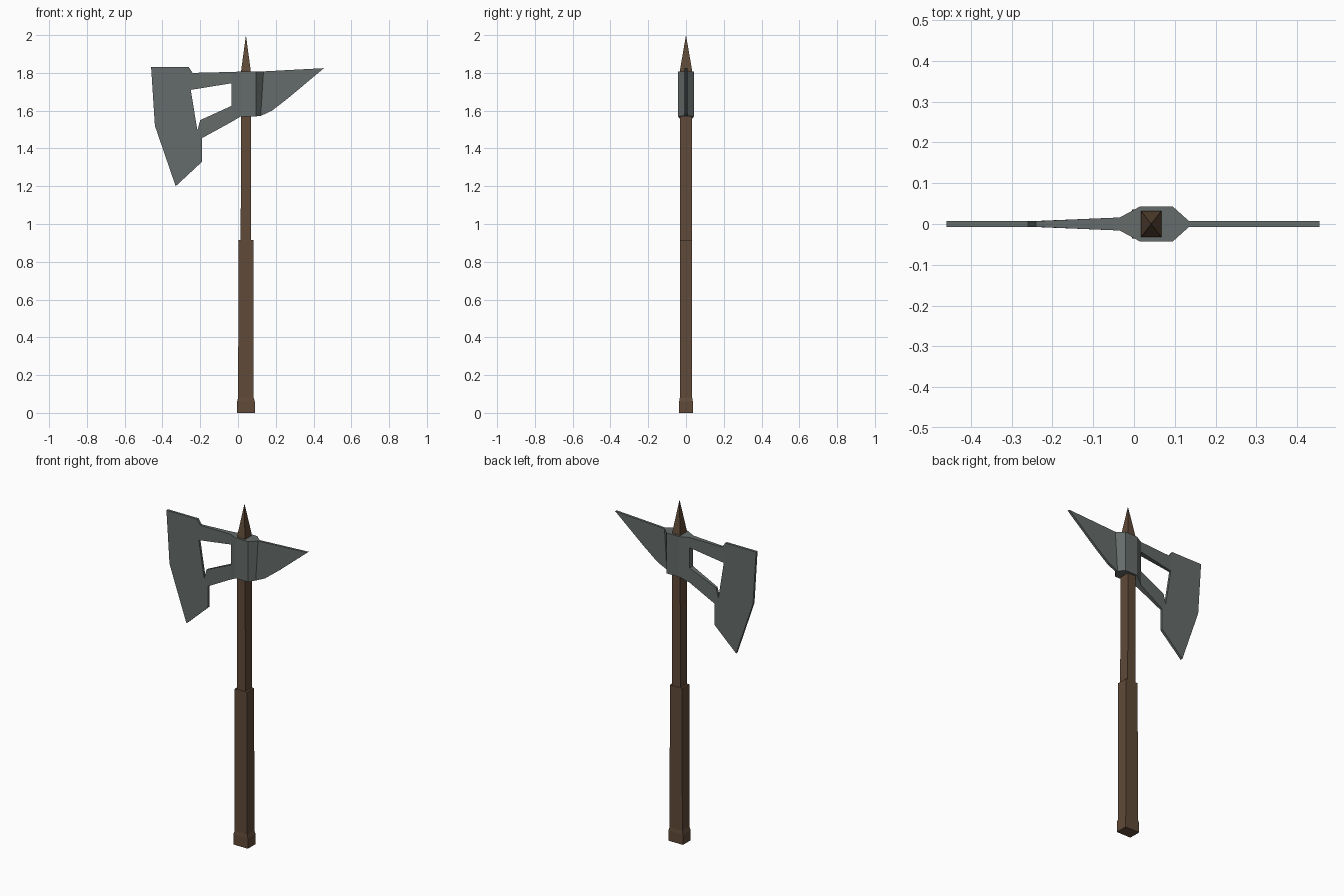
import bpy, bmesh

cube = bpy.data.objects.get("Cube")
if cube:
    bpy.data.objects.remove(cube, do_unlink=True)


def material(name, rgb):
    mat = bpy.data.materials.new(name)
    mat.use_nodes = True
    mat.diffuse_color = (*rgb, 1)
    mat.node_tree.nodes["Principled BSDF"].inputs["Base Color"].default_value = (*rgb, 1)
    return mat


def finish(bm, name, mat):
    bmesh.ops.recalc_face_normals(bm, faces=bm.faces)
    mesh = bpy.data.meshes.new(name)
    bm.to_mesh(mesh)
    bm.free()
    mesh.materials.append(mat)
    obj = bpy.data.objects.new(name, mesh)
    bpy.context.collection.objects.link(obj)
    return obj


steel = material("grey steel", (0.13, 0.15, 0.145))
wood = material("brown wood", (0.115, 0.068, 0.04))
SHAFT_X = 0.042


def square_loft(name, rings, mat, tip=None):
    """Rectangular rings (z, half width, half depth) joined upwards, with an optional point."""
    bm = bmesh.new()
    loops = [[bm.verts.new((SHAFT_X + sx * w, sy * d, z))
              for sx, sy in ((-1, -1), (1, -1), (1, 1), (-1, 1))] for z, w, d in rings]
    for low, high in zip(loops, loops[1:]):
        for i in range(4):
            j = (i + 1) % 4
            bm.faces.new((low[i], low[j], high[j], high[i]))
    bm.faces.new(loops[0])
    if tip:
        top = bm.verts.new((SHAFT_X, 0, tip))
        for i in range(4):
            bm.faces.new((loops[-1][i], loops[-1][(i + 1) % 4], top))
    else:
        bm.faces.new(loops[-1])
    return finish(bm, name, mat)


# Wooden handle: pommel, thick grip, thinner shaft, pointed tip
square_loft("pommel", [(0, 0.047, 0.036), (0.06, 0.047, 0.036), (0.08, 0.041, 0.033)], wood)
square_loft("grip", [(0.08, 0.041, 0.033), (0.915, 0.04, 0.033)], wood)
square_loft("shaft", [(0.915, 0.028, 0.031), (1.815, 0.025, 0.031)], wood)
square_loft("top_spike", [(1.815, 0.025, 0.032)], wood, tip=2.0)

# Axe head: outline points (x, z) and the panels between them
points = {
    "blade_top": (-0.46, 1.83), "blade_heel": (-0.26, 1.83), "blade_mid": (-0.44, 1.52),
    "blade_tip": (-0.33, 1.2), "beard": (-0.19, 1.33),
    "arm_up_a": (-0.24, 1.8), "arm_up_b": (-0.25, 1.71),
    "hole_low": (-0.215, 1.495), "arm_low_a": (-0.2, 1.55), "arm_low_b": (-0.19, 1.455),
    "neck_a": (-0.035, 1.805), "neck_b": (-0.035, 1.745),
    "neck_c": (-0.035, 1.625), "neck_d": (-0.035, 1.54),
    "eye_a": (0.015, 1.807), "eye_b": (0.015, 1.57),
    "eye_c": (0.095, 1.57), "eye_d": (0.095, 1.807),
    "pick_a": (0.12, 1.572), "pick_b": (0.135, 1.808),
    "pick_c": (0.18, 1.6), "pick_d": (0.27, 1.67), "pick_tip": (0.455, 1.825),
}
panels = [
    "blade_top blade_mid blade_tip beard arm_low_b hole_low arm_up_b arm_up_a blade_heel",
    "arm_up_a arm_up_b neck_b neck_a",
    "hole_low arm_low_b neck_d neck_c arm_low_a",
    "neck_a neck_b neck_c neck_d eye_b eye_a",
    "eye_a eye_b eye_c eye_d",
    "eye_d eye_c pick_a pick_b",
    "pick_b pick_a pick_c pick_d pick_tip",
]
half_depth = {"neck": 0.016, "eye": 0.043}

bm = bmesh.new()
sides = []
for s in (-1, 1):
    sides.append({n: bm.verts.new((x, s * half_depth.get(n.split("_")[0], 0.007), z))
                  for n, (x, z) in points.items()})
edge_use = {}
for panel in panels:
    names = panel.split()
    for side in sides:
        bm.faces.new([side[n] for n in names])
    for pair in zip(names, names[1:] + names[:1]):
        key = tuple(sorted(pair))
        edge_use[key] = edge_use.get(key, 0) + 1

# Rim faces close every edge that belongs to a single panel
front, back = sides
for (a, b), count in edge_use.items():
    if count == 1:
        bm.faces.new((front[a], front[b], back[b], back[a]))
finish(bm, "axe_head", steel)
